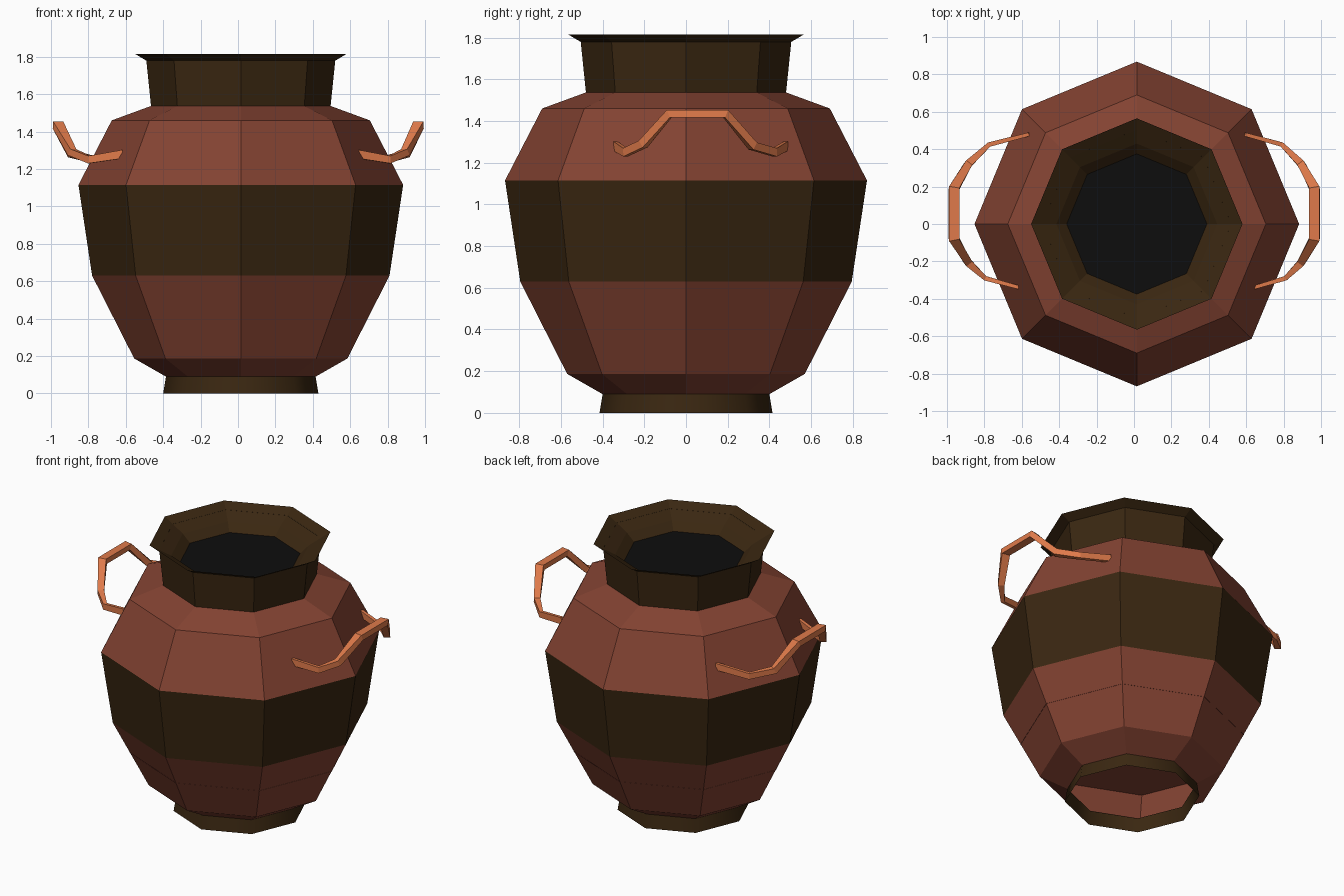
import bpy, bmesh, math
from mathutils import Vector

cube = bpy.data.objects.get("Cube")
if cube:
    bpy.data.objects.remove(cube)

SIDES = 8
CENTRE_X = 0.015


def material(name, rgb):
    m = bpy.data.materials.new(name)
    m.use_nodes = True
    m.diffuse_color = (*rgb, 1)
    bsdf = m.node_tree.nodes["Principled BSDF"]
    bsdf.inputs["Base Color"].default_value = (*rgb, 1)
    bsdf.inputs["Roughness"].default_value = 0.9
    return m


clay = material("red clay", (0.23, 0.056, 0.032))
glaze = material("dark brown glaze", (0.042, 0.020, 0.0055))
orange = material("orange clay", (0.74, 0.195, 0.069))
black = material("black inside", (0.004, 0.004, 0.004))


def finish(name, bm, mats, smooth=False):
    mesh = bpy.data.meshes.new(name)
    for f in bm.faces:
        f.smooth = smooth
    bm.to_mesh(mesh)
    bm.free()
    for m in mats:
        mesh.materials.append(m)
    obj = bpy.data.objects.new(name, mesh)
    bpy.context.collection.objects.link(obj)
    return obj


def ring(bm, r, z):
    steps = [2 * math.pi * i / SIDES for i in range(SIDES)]
    return [bm.verts.new((CENTRE_X + r * math.cos(a), r * math.sin(a), z)) for a in steps]


def lathe(name, profile, mats, bands=None, smooth=False):
    """Eight-sided turned shell; bands gives a material slot per profile step."""
    bm = bmesh.new()
    rings = [ring(bm, r, z) for r, z in profile]
    for k, (a, b) in enumerate(zip(rings, rings[1:])):
        for i in range(SIDES):
            j = (i + 1) % SIDES
            f = bm.faces.new((a[i], a[j], b[j], b[i]))
            f.material_index = bands[k] if bands else 0
    return finish(name, bm, mats, smooth)


def disc(name, r, z, mat, down=False):
    bm = bmesh.new()
    verts = ring(bm, r, z)
    bm.faces.new(verts[::-1] if down else verts)
    return finish(name, bm, [mat])


# Open foot ring, banded belly, flared neck with a sloping lip
lathe("foot", [(0.415, 0), (0.40, 0.09)], [glaze], smooth=True)
lathe("body", [(0.40, 0.09), (0.57, 0.187), (0.795, 0.63), (0.868, 1.115),
               (0.69, 1.46), (0.48, 1.537)], [clay, glaze], [0, 0, 1, 0, 0])
lathe("neck", [(0.48, 1.537), (0.505, 1.78), (0.565, 1.815),
               (0.43, 1.735), (0.375, 1.685)], [glaze])
disc("mouth_inside", 0.375, 1.685, black)
disc("inner_floor", 0.69, 0.42, clay, down=True)

# Handle path: point, then strap width across and height
PATH = [((0.59, 0.48, 1.28), 0.02, 0.045), ((0.79, 0.425, 1.25), 0.025, 0.04),
        ((0.895, 0.32, 1.28), 0.04, 0.04), ((0.965, 0.19, 1.435), 0.055, 0.04),
        ((0.965, -0.08, 1.435), 0.055, 0.04), ((0.895, -0.205, 1.29), 0.04, 0.04),
        ((0.81, -0.29, 1.25), 0.025, 0.04), ((0.64, -0.34, 1.28), 0.02, 0.045)]


def handle(name, side):
    points = []
    for (x, y, z), _, _ in PATH:
        shift = 0.03 * (1 - x) / 0.4 if side < 0 else 0
        points.append(Vector((side * x + shift, y, z)))
    bm = bmesh.new()
    rings = []
    for i, p in enumerate(points):
        tangent = (points[min(i + 1, len(points) - 1)] - points[max(i - 1, 0)]).normalized()
        across = tangent.cross(Vector((0, 0, 1))).normalized()
        up = across.cross(tangent)
        w, h = PATH[i][1] / 2, PATH[i][2] / 2
        corners = ((-w, -h), (w, -h), (w, h), (-w, h))
        rings.append([bm.verts.new(p + across * u + up * v) for u, v in corners])
    for a, b in zip(rings, rings[1:]):
        for i in range(4):
            j = (i + 1) % 4
            bm.faces.new((a[i], a[j], b[j], b[i]))
    bm.faces.new(rings[0][::-1])
    bm.faces.new(rings[-1])
    bmesh.ops.recalc_face_normals(bm, faces=bm.faces)
    finish(name, bm, [orange])


handle("left_handle", 1)
handle("right_handle", -1)
